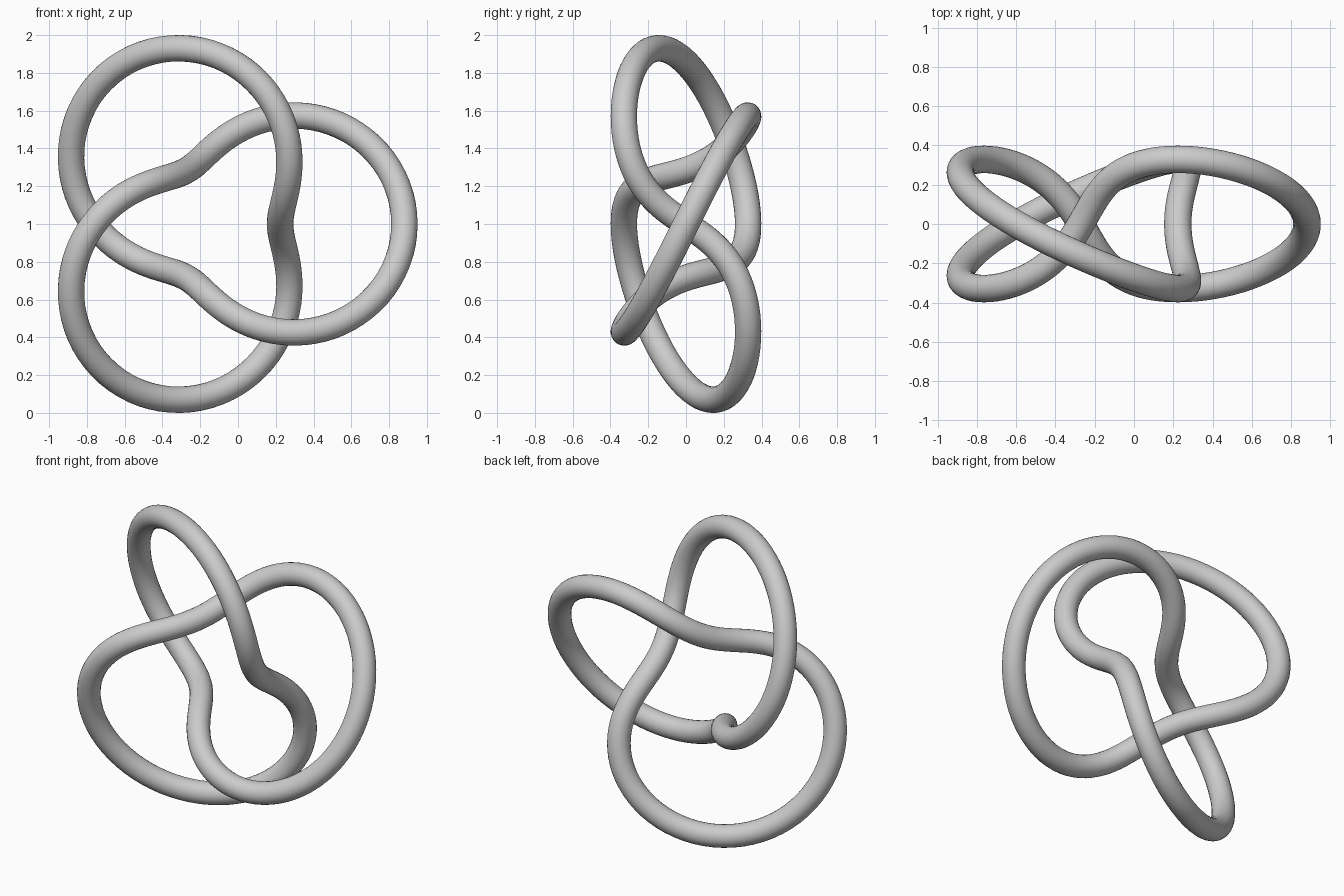
import bpy
import math

if "Cube" in bpy.data.objects:
    bpy.data.objects.remove(bpy.data.objects["Cube"])

SCALE = 0.329      # size of the knot's winding
TUBE = 0.07        # tube radius
STEPS = 240
OFFSET_X = -0.106  # centres the three lobes on x = 0

grey = bpy.data.materials.new("light_grey")
grey.diffuse_color = (0.6, 0.6, 0.6, 1)
grey.use_nodes = True
grey.node_tree.nodes["Principled BSDF"].inputs["Base Color"].default_value = grey.diffuse_color

# Trefoil path winding around a torus, standing upright
curve = bpy.data.curves.new("knot_path", "CURVE")
curve.dimensions = "3D"
curve.bevel_depth = TUBE
curve.bevel_resolution = 10
spline = curve.splines.new("POLY")
spline.points.add(STEPS - 1)
spline.use_cyclic_u = True
spline.use_smooth = True
for i, point in enumerate(spline.points):
    t = 2 * math.pi * i / STEPS
    r = SCALE * (2 + math.cos(3 * t))
    point.co = (OFFSET_X + r * math.cos(2 * t),
                SCALE * math.sin(3 * t),
                1 + r * math.sin(2 * t), 1)

# Round tube swept along the path
knot = bpy.data.objects.new("knot_tube", curve)
bpy.context.collection.objects.link(knot)
curve.materials.append(grey)
bpy.context.view_layer.objects.active = knot
knot.select_set(True)
bpy.ops.object.convert(target="MESH")
bpy.ops.object.shade_smooth()
